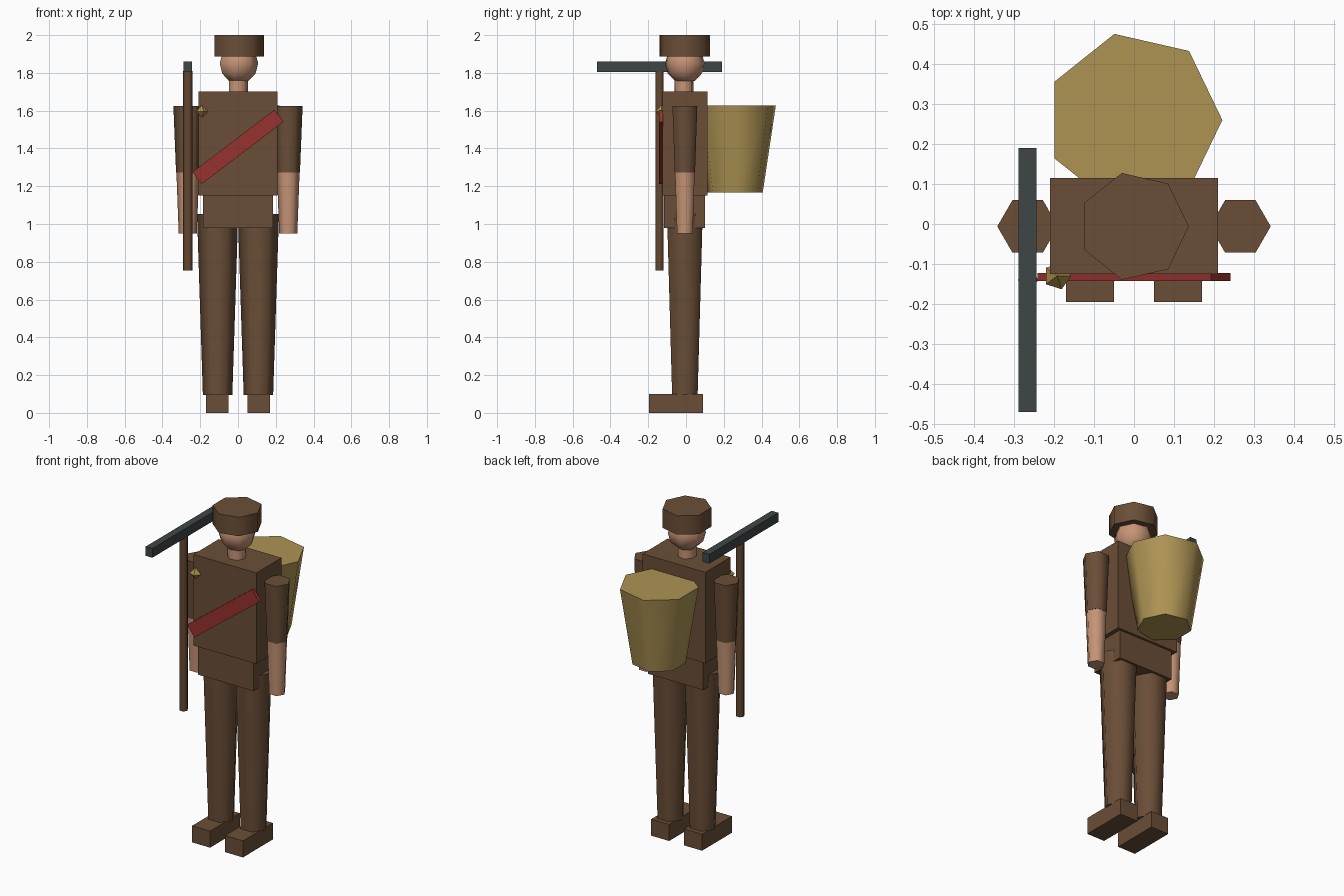
import bpy
import bmesh
from math import cos, sin, pi, radians
from mathutils import Matrix

cube = bpy.data.objects.get("Cube")
if cube:
    bpy.data.objects.remove(cube, do_unlink=True)


def linear(c):
    c /= 255
    return c / 12.92 if c < 0.04045 else ((c + 0.055) / 1.055) ** 2.4


def material(name, *rgb):
    mat = bpy.data.materials.new(name)
    colour = [linear(c) for c in rgb] + [1]
    mat.diffuse_color = colour
    mat.use_nodes = True
    bsdf = next(n for n in mat.node_tree.nodes if n.type == "BSDF_PRINCIPLED")
    bsdf.inputs["Base Color"].default_value = colour
    return mat


CLOTH = material("brown cloth", 106, 78, 55)
SKIN = material("skin", 198, 148, 118)
WICKER = material("wicker", 174, 148, 84)
SASH = material("red sash", 150, 50, 46)
STEEL = material("dark steel", 63, 69, 70)
WOOD = material("wood", 100, 71, 48)
BRASS = material("brass", 168, 140, 72)


def finish(name, bm, mat, smooth=False):
    bmesh.ops.recalc_face_normals(bm, faces=bm.faces)
    mesh = bpy.data.meshes.new(name)
    bm.to_mesh(mesh)
    bm.free()
    mesh.materials.append(mat)
    obj = bpy.data.objects.new(name, mesh)
    bpy.context.collection.objects.link(obj)
    if smooth:
        bpy.ops.object.select_all(action="DESELECT")
        obj.select_set(True)
        bpy.context.view_layer.objects.active = obj
        bpy.ops.object.shade_smooth_by_angle(angle=radians(65))
    return obj


def box(name, mat, centre, size, tilt=0):
    bm = bmesh.new()
    bmesh.ops.create_cube(bm, size=1, matrix=Matrix.Translation(centre)
                          @ Matrix.Rotation(tilt, 4, "Y")
                          @ Matrix.Diagonal((*size, 1)))
    return finish(name, bm, mat)


def lathe(name, mat, x, y, profile, sides, smooth=True):
    """Stack rings of (radius, height); zero radius makes a pole."""
    bm = bmesh.new()
    rings = []
    for r, z in profile:
        count = sides if r > 0 else 1
        rings.append([bm.verts.new((x + r * cos(2 * pi * i / sides),
                                    y + r * sin(2 * pi * i / sides), z))
                      for i in range(count)])
    for low, high in zip(rings, rings[1:]):
        for i in range(sides):
            j = (i + 1) % sides
            corners = [low[i % len(low)], low[j % len(low)],
                       high[j % len(high)], high[i % len(high)]]
            bm.faces.new(list(dict.fromkeys(corners)))
    for ring in (rings[0], rings[-1]):
        if len(ring) > 1:
            bm.faces.new(ring)
    return finish(name, bm, mat, smooth)


# Body
MID = -0.006
box("torso", CLOTH, (0, -0.005, 1.427), (0.42, 0.24, 0.55))
box("hips", CLOTH, (0, -0.008, 1.066), (0.37, 0.216, 0.175))

# Limbs
for side, s in (("right", -1), ("left", 1)):
    box(side + "_boot", CLOTH, (0.11 * s, -0.053, 0.05), (0.12, 0.284, 0.1))
    lathe(side + "_leg", CLOTH, 0.108 * s, MID, [(0.078, 0.095), (0.109, 1.052)], 6)
    lathe(side + "_sleeve", CLOTH, 0.266 * s, MID, [(0.062, 1.272), (0.076, 1.625)], 6)
    lathe(side + "_forearm", SKIN, 0.266 * s, MID, [(0.048, 0.95), (0.06, 1.272)], 6)

# Head and hat
lathe("neck", SKIN, 0, -0.01, [(0.052, 1.69), (0.052, 1.78)], 7)
HEAD_R, HEAD_Z = 0.107, 1.85
lathe("head", SKIN, 0, MID,
      [(HEAD_R * max(0, sin(pi * i / 6)) if 0 < i < 6 else 0,
        HEAD_Z - HEAD_R * cos(pi * i / 6)) for i in range(7)], 7)
lathe("hat", CLOTH, 0, MID, [(0.137, 1.886), (0.137, 2.0)], 7)

# Sash and brooch
box("sash", SASH, (0, -0.132, 1.408), (0.545, 0.02, 0.08), -0.65)
lathe("brooch", BRASS, -0.192, -0.13, [(0, 1.563), (0.035, 1.596), (0, 1.63)], 5, False)

# Back basket
lathe("basket", WICKER, 0, 0.26, [(0.15, 1.166), (0.221, 1.627)], 7)

# Pickaxe
lathe("pickaxe_handle", WOOD, -0.265, -0.14, [(0.025, 0.755), (0.025, 1.81)], 6)
box("pickaxe_head", STEEL, (-0.266, -0.14, 1.832), (0.045, 0.66, 0.055))
